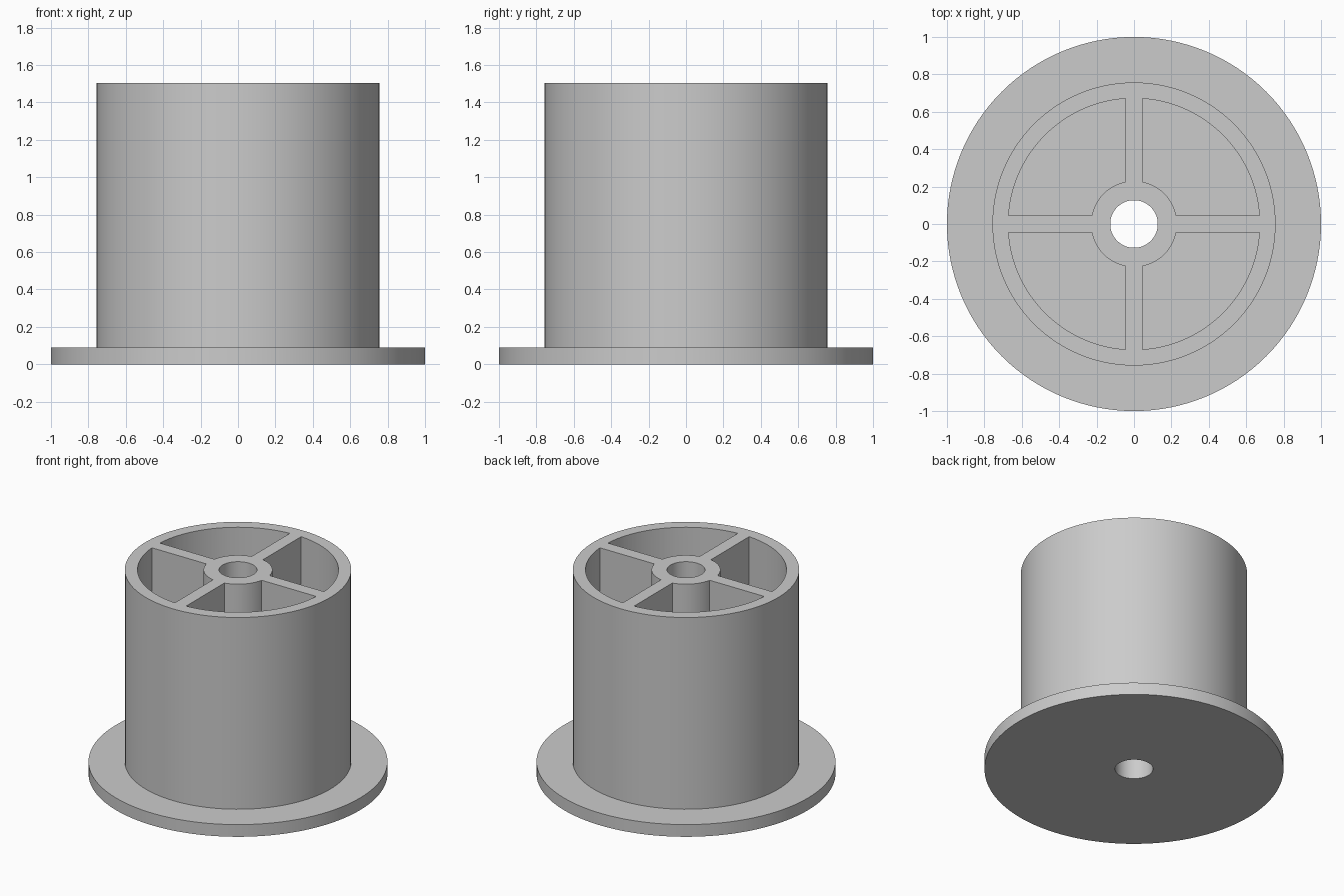
import bpy, bmesh, math

cube = bpy.data.objects.get("Cube")
if cube:
    bpy.data.objects.remove(cube, do_unlink=True)

SEGMENTS = 128
FLANGE_R, BARREL_R, POCKET_R, HUB_R, BORE_R = 1.0, 0.757, 0.672, 0.23, 0.127
FLANGE_H, HEIGHT, WEB_HALF = 0.09, 1.505, 0.046

grey = bpy.data.materials.new("plain grey")
grey.use_nodes = True
colour = (0.6, 0.6, 0.6, 1)
grey.diffuse_color = colour
grey.node_tree.nodes["Principled BSDF"].inputs["Base Color"].default_value = colour


def add_object(name, bm):
    bmesh.ops.recalc_face_normals(bm, faces=bm.faces)
    mesh = bpy.data.meshes.new(name)
    bm.to_mesh(mesh)
    bm.free()
    mesh.materials.append(grey)
    obj = bpy.data.objects.new(name, mesh)
    bpy.context.collection.objects.link(obj)
    return obj


def lathe(name, profile):
    """Revolve a closed (radius, height) profile around z."""
    bm = bmesh.new()
    rings = []
    for i in range(SEGMENTS):
        a = math.tau * i / SEGMENTS
        rings.append([bm.verts.new((r * math.cos(a), r * math.sin(a), z)) for r, z in profile])
    for i, ring in enumerate(rings):
        nxt = rings[(i + 1) % SEGMENTS]
        for j in range(len(profile)):
            k = (j + 1) % len(profile)
            bm.faces.new((ring[j], nxt[j], nxt[k], ring[k]))
    return add_object(name, bm)


def web_arc(radius, steps):
    """Arc across one quadrant, ending flush on the two webs."""
    start = math.asin(WEB_HALF / radius)
    sweep = math.pi / 2 - 2 * start
    return [(radius * math.cos(start + sweep * i / steps),
             radius * math.sin(start + sweep * i / steps)) for i in range(steps + 1)]


# Flanged barrel with a through bore
spool = lathe("flanged_spool", [
    (BORE_R, 0), (FLANGE_R, 0), (FLANGE_R, FLANGE_H),
    (BARREL_R, FLANGE_H), (BARREL_R, HEIGHT), (BORE_R, HEIGHT)])

# Four quadrant pockets, leaving the wall, hub and cross webs
bm = bmesh.new()
outline = web_arc(POCKET_R, 32) + web_arc(HUB_R, 24)[::-1]
for q in range(4):
    c, s = round(math.cos(q * math.pi / 2)), round(math.sin(q * math.pi / 2))
    base = bm.faces.new([bm.verts.new((c * x - s * y, s * x + c * y, FLANGE_H))
                         for x, y in outline])
    top = bmesh.ops.extrude_face_region(bm, geom=[base])["geom"]
    bmesh.ops.translate(bm, vec=(0, 0, HEIGHT),
                        verts=[v for v in top if isinstance(v, bmesh.types.BMVert)])
pockets = add_object("pocket_cutter", bm)
pockets.hide_render = True

cut = spool.modifiers.new("pockets", 'BOOLEAN')
cut.operation = 'DIFFERENCE'
cut.solver = 'EXACT'
cut.object = pockets

bpy.ops.object.select_all(action='DESELECT')
spool.select_set(True)
bpy.context.view_layer.objects.active = spool
bpy.ops.object.modifier_apply(modifier=cut.name)
bpy.data.objects.remove(pockets, do_unlink=True)
bpy.ops.object.shade_smooth_by_angle(angle=math.radians(30))
